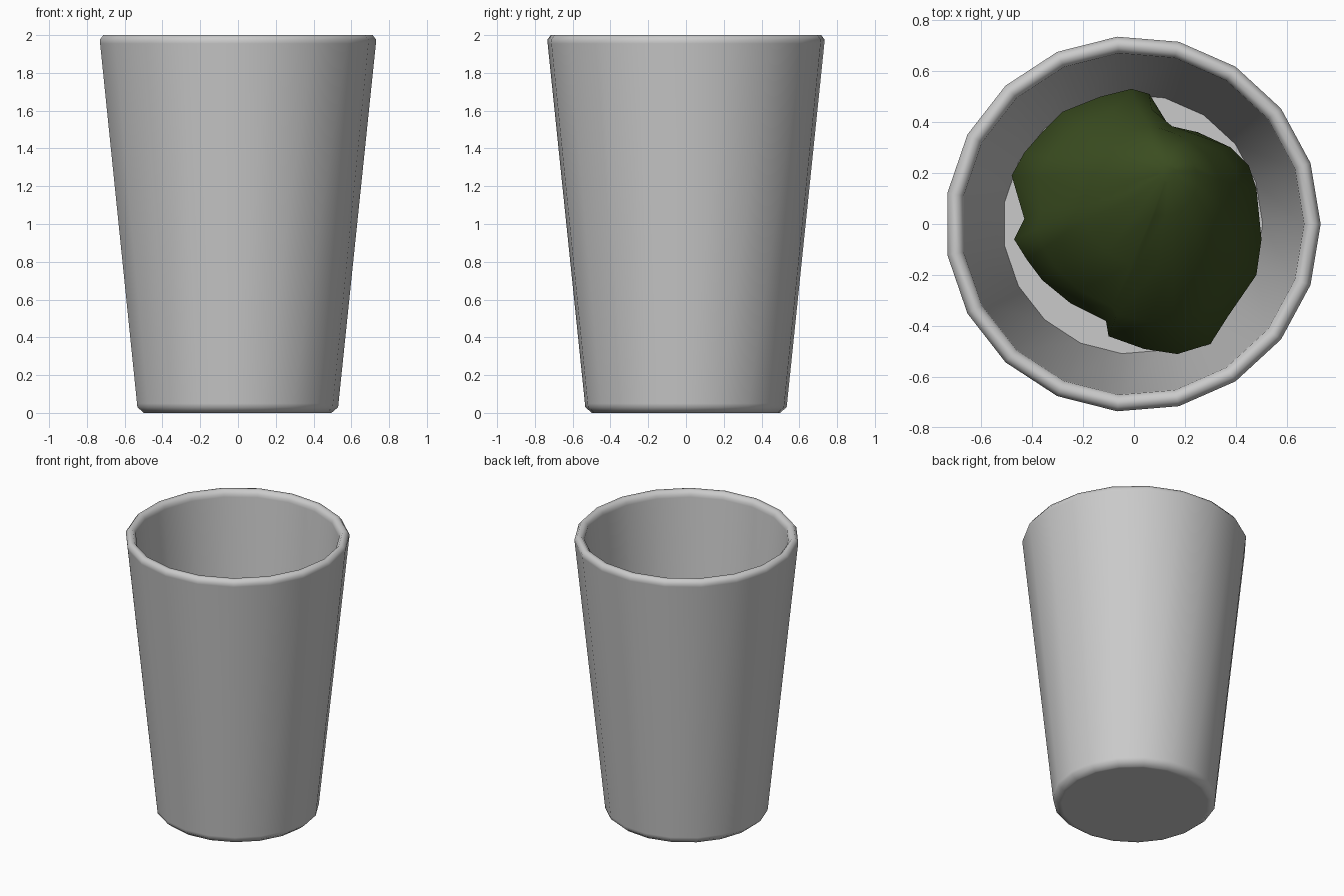
import bpy, bmesh, math, random
from mathutils import Vector

random.seed(4)
cube = bpy.data.objects.get("Cube")
if cube:
    bpy.data.objects.remove(cube, do_unlink=True)


def make_material(name, color):
    mat = bpy.data.materials.new(name)
    mat.use_nodes = True
    mat.diffuse_color = color
    mat.node_tree.nodes["Principled BSDF"].inputs["Base Color"].default_value = color
    return mat


def loft(name, rings, mat, smooth_angle):
    """Skin a stack of closed rings and cap both ends."""
    bm = bmesh.new()
    loops = [[bm.verts.new(p) for p in ring] for ring in rings]
    count = len(loops[0])
    for low, high in zip(loops, loops[1:]):
        for i in range(count):
            j = (i + 1) % count
            bm.faces.new((low[i], low[j], high[j], high[i]))
    bm.faces.new(loops[0][::-1])
    bm.faces.new(loops[-1])
    bmesh.ops.recalc_face_normals(bm, faces=bm.faces)
    mesh = bpy.data.meshes.new(name)
    bm.to_mesh(mesh)
    bm.free()
    mesh.materials.append(mat)
    obj = bpy.data.objects.new(name, mesh)
    bpy.context.collection.objects.link(obj)
    bpy.ops.object.select_all(action="DESELECT")
    obj.select_set(True)
    bpy.context.view_layer.objects.active = obj
    bpy.ops.object.shade_smooth_by_angle(angle=math.radians(smooth_angle))


light_grey = make_material("light grey", (0.59, 0.59, 0.59, 1))
olive_green = make_material("olive green", (0.043, 0.074, 0.0145, 1))

# Tapered cup in one profile; extra loops beside each bevel keep the walls evenly shaded
SIDES = 19
profile = [(0.48, 0), (0.5, 0), (0.535, 0.03), (0.537, 0.05), (0.735, 1.955), (0.737, 1.975),
           (0.718, 2), (0.692, 2), (0.672, 1.975), (0.67, 1.955), (0.51, 0.1)]
cup_rings = []
for radius, height in profile:
    angles = [math.tau * i / SIDES for i in range(SIDES)]
    cup_rings.append([Vector((radius * math.cos(a) - 0.005, radius * math.sin(a), height))
                      for a in angles])
loft("cup", cup_rings, light_grey, 60)

# Ragged outline of the crumpled wad, counter-clockwise from +x, in hundredths
outline = [(50, -6), (48, 14), (45, 23), (38, 30), (25, 36), (14, 38), (6, 51), (-1, 53),
           (-13, 50), (-28, 44), (-36, 36), (-43, 28), (-48, 19), (-43, 2), (-47, -6),
           (-42, -14), (-36, -22), (-25, -31), (-11, -38), (-10, -44), (4, -49),
           (17, -51), (30, -47), (37, -36), (48, -20)]
# Each level: size, height, lean towards the peak, roundness
levels = [(0.6, 0.11, 0, 0), (0.9, 0.4, 0, 0), (1, 0.7, 0, 0), (0.87, 0.9, 0.15, 0.5),
          (0.6, 1.09, 0.5, 0.9), (0.3, 1.21, 0.85, 1), (0.08, 1.25, 1, 1)]
peak = Vector((0.13, 0.2, 0))
wad_rings = []
for size, height, lean, roundness in levels:
    ring = []
    for x, y in outline:
        edge = Vector((x, y, 0)) / 100
        edge = edge.lerp(edge.normalized() * 0.46, roundness) * size
        bump = random.uniform(-0.015, 0.015) * size if height > 0.2 else 0
        ring.append(edge + peak * lean + Vector((0, 0, height + bump)))
    wad_rings.append(ring)
loft("crumpled_wad", wad_rings, olive_green, 60)
